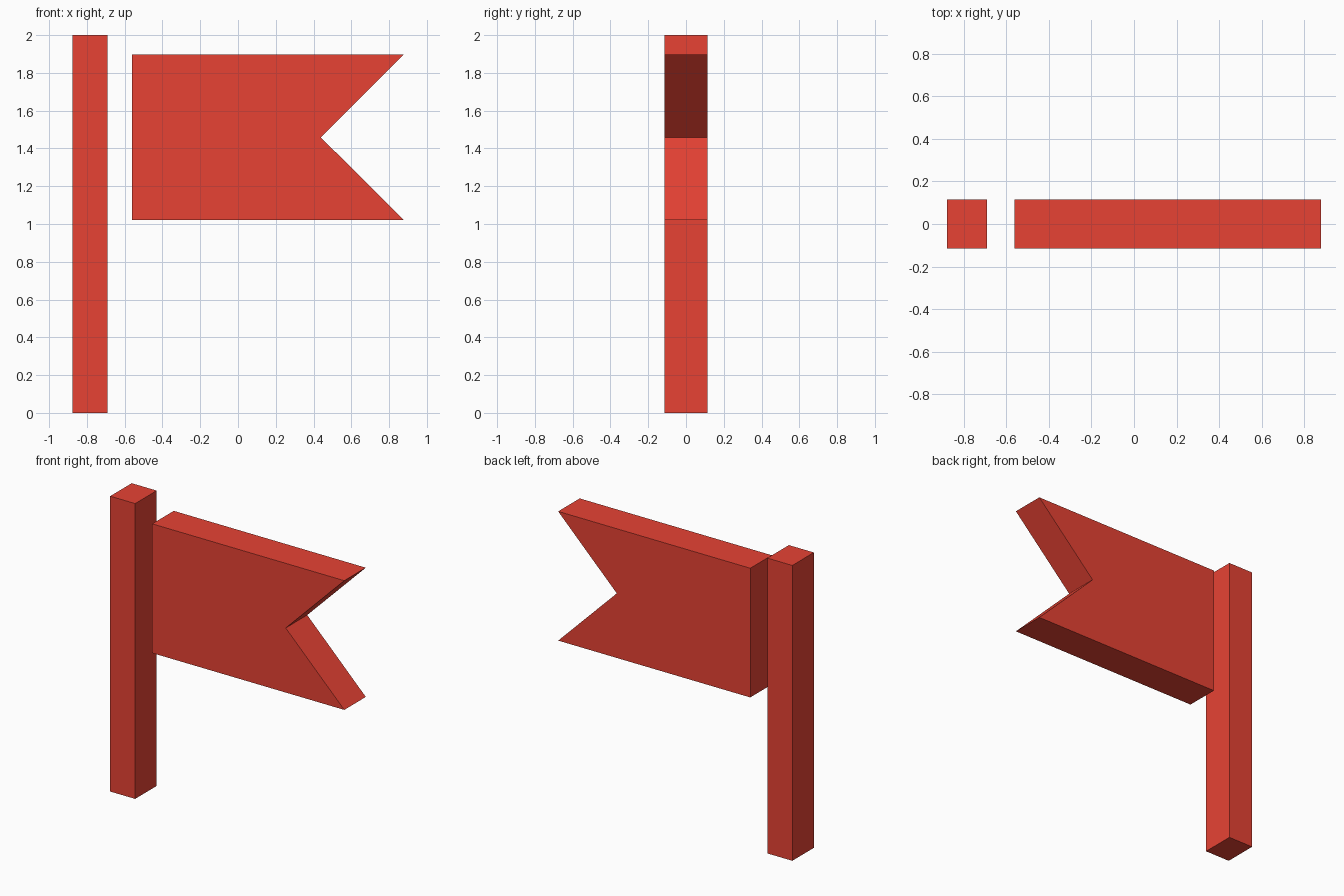
import bpy, bmesh

if "Cube" in bpy.data.objects:
    bpy.data.objects.remove(bpy.data.objects["Cube"])

HALF_DEPTH = 0.115

red = bpy.data.materials.new("flag red")
red.diffuse_color = (0.80, 0.055, 0.034, 1)
red.use_nodes = True
red.node_tree.nodes["Principled BSDF"].inputs["Base Color"].default_value = red.diffuse_color


def extruded_part(name, profile):
    """Extrude an x-z outline symmetrically along y."""
    bm = bmesh.new()
    face = bm.faces.new([bm.verts.new((x, -HALF_DEPTH, z)) for x, z in profile])
    result = bmesh.ops.extrude_face_region(bm, geom=[face])
    moved = [g for g in result["geom"] if isinstance(g, bmesh.types.BMVert)]
    bmesh.ops.translate(bm, verts=moved, vec=(0, 2 * HALF_DEPTH, 0))
    bmesh.ops.recalc_face_normals(bm, faces=bm.faces)
    mesh = bpy.data.meshes.new(name)
    bm.to_mesh(mesh)
    bm.free()
    mesh.materials.append(red)
    obj = bpy.data.objects.new(name, mesh)
    bpy.context.collection.objects.link(obj)
    return obj


# Upright pole
extruded_part("pole", [(-0.877, 0), (-0.69, 0), (-0.69, 2), (-0.877, 2)])

# Swallowtail flag, separated from the pole by a gap
extruded_part("flag", [(-0.562, 1.022), (0.877, 1.022), (0.438, 1.459),
                       (0.877, 1.897), (-0.562, 1.897)])
